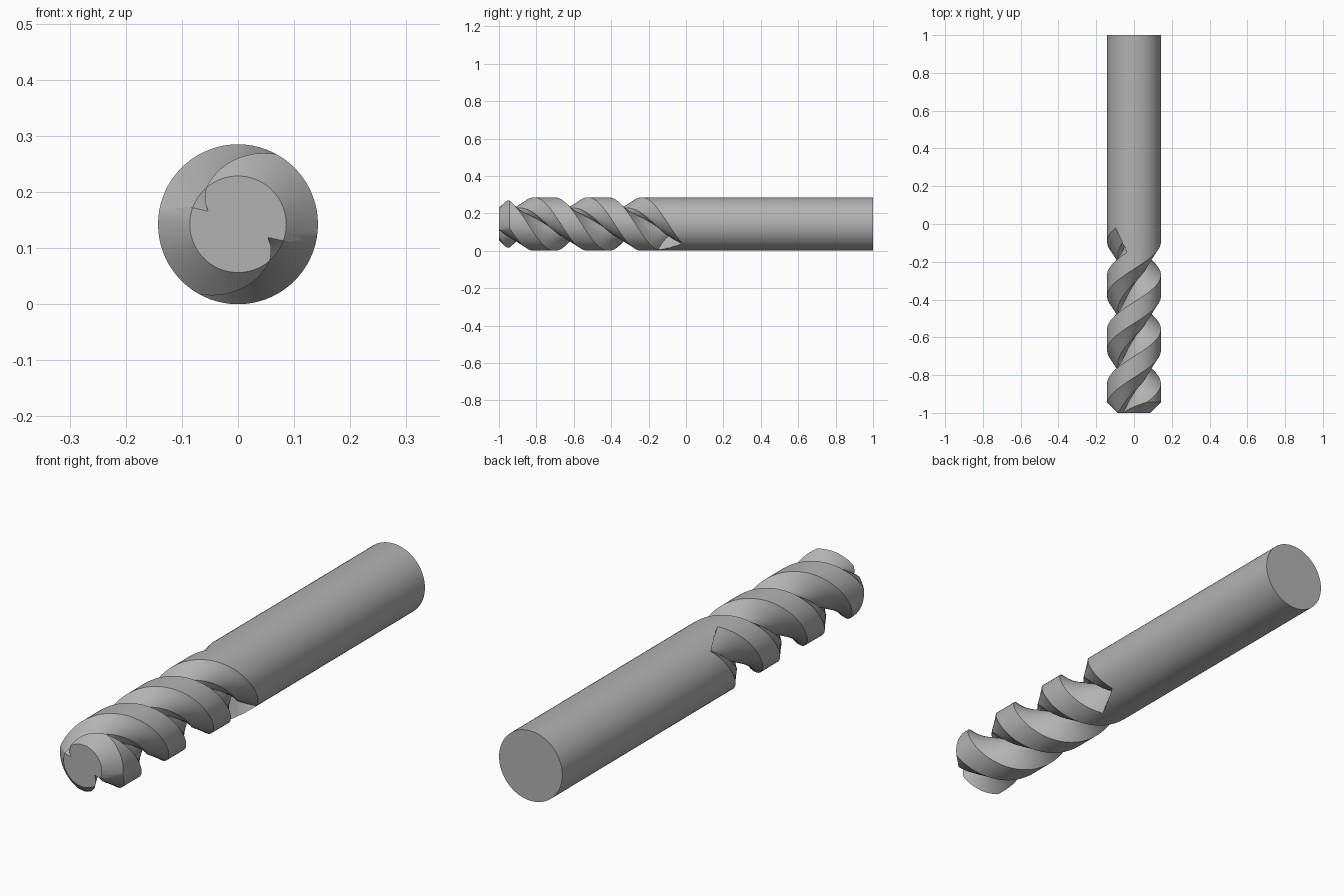
import bpy, bmesh
from math import radians, cos, sin, pi

cube = bpy.data.objects.get("Cube")
if cube:
    bpy.data.objects.remove(cube, do_unlink=True)

R = 0.1425          # shank radius, also the axis height
LEAD = 0.575        # length of one full helix turn
TILT = 0.13         # slant of the flute run-out along the axis

steel = bpy.data.materials.new("grey_steel")
steel.use_nodes = True
steel.diffuse_color = (0.45, 0.45, 0.45, 1)
steel.node_tree.nodes["Principled BSDF"].inputs["Base Color"].default_value = (0.45, 0.45, 0.45, 1)


def loft(name, rings):
    """Skin closed rings of equal length and cap both ends."""
    bm = bmesh.new()
    rows = [[bm.verts.new(p) for p in ring] for ring in rings]
    n = len(rows[0])
    for a, b in zip(rows, rows[1:]):
        for i in range(n):
            j = (i + 1) % n
            bm.faces.new((a[i], a[j], b[j], b[i]))
    caps = [bm.faces.new(rows[0]), bm.faces.new(rows[-1])]
    if name == "flute_cutter":
        bmesh.ops.triangulate(bm, faces=bm.faces[:])
    bmesh.ops.recalc_face_normals(bm, faces=bm.faces[:])
    mesh = bpy.data.meshes.new(name)
    bm.to_mesh(mesh)
    bm.free()
    obj = bpy.data.objects.new(name, mesh)
    bpy.context.collection.objects.link(obj)
    mesh.materials.append(steel)
    return obj


def polar(r, angle, y):
    return (r * cos(angle), y, R + r * sin(angle))


# Round body with a chamfered tip
SIDES = 72
body = loft("end_mill_body", [
    [polar(r, 2 * pi * i / SIDES, y) for i in range(SIDES)]
    for y, r in ((-1, 0.086), (-0.943, R), (0.03, R), (1, R))])

# Flute outline as radius and angle: sloping back, core corner, cutting face, outer closure
flute = [(0.162, 87), (R, 97), (0.129, 104), (0.118, 110), (0.098, 122), (0.083, 134),
         (0.071, 146), (0.058, 156), (0.086, 160), (0.098, 169), (0.114, 183),
         (0.128, 195), (R, 207), (0.162, 223),
         (0.2, 210), (0.2, 185), (0.2, 160), (0.2, 135), (0.2, 110)]


def flute_ring(s, turn):
    ring = []
    for r, a in flute:
        y = s + TILT * (a - 97) / 110
        ring.append(polar(r, radians(a + turn) - 2 * pi * (y + 1) / LEAD, y))
    return ring


# Cut the two opposite helical flutes
STEPS = 120
for turn in (0, 180):
    cutter = loft("flute_cutter", [flute_ring(-1.2 + 1.05 * i / STEPS, turn)
                                   for i in range(STEPS + 1)])
    cutter.hide_render = True
    mod = body.modifiers.new("flute", 'BOOLEAN')
    mod.operation = 'DIFFERENCE'
    mod.solver = 'EXACT'
    mod.object = cutter
    bpy.context.view_layer.objects.active = body
    bpy.ops.object.modifier_apply(modifier=mod.name)
    bpy.data.objects.remove(cutter, do_unlink=True)

# Smooth shading with sharp flute edges
bpy.ops.object.select_all(action='DESELECT')
body.select_set(True)
bpy.context.view_layer.objects.active = body
bpy.ops.object.shade_smooth_by_angle(angle=radians(25))
